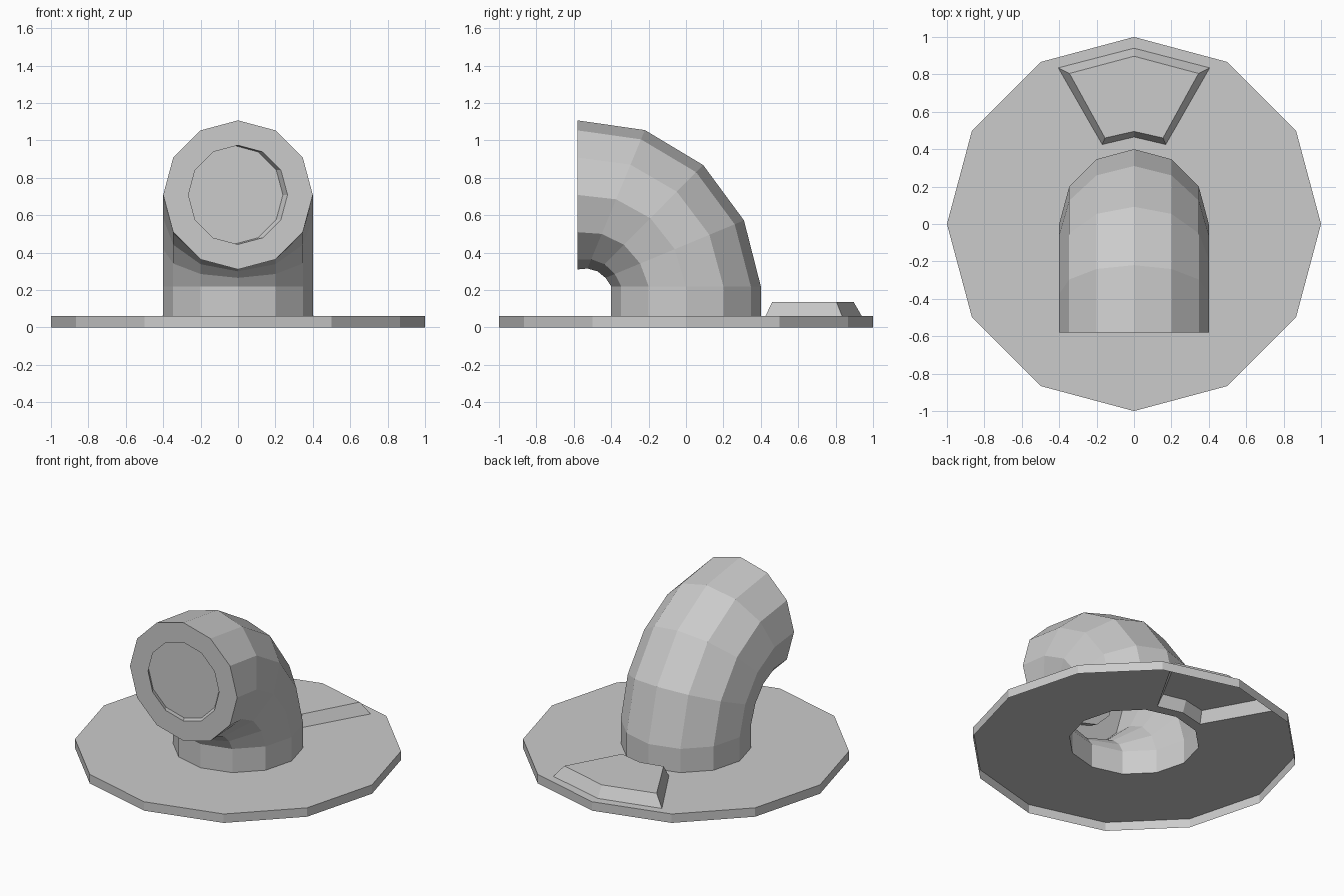
import bpy, bmesh, math
from mathutils import Vector

if "Cube" in bpy.data.objects:
    bpy.data.objects.remove(bpy.data.objects["Cube"])

N = 12


def circle(r, z):
    return [Vector((r * math.sin(2 * math.pi * i / N), r * math.cos(2 * math.pi * i / N), z))
            for i in range(N)]


def bridge(bm, a, b):
    for i in range(len(a)):
        j = (i + 1) % len(a)
        bm.faces.new((a[i], a[j], b[j], b[i]))


def add_loop(bm, pts):
    return [bm.verts.new(p) for p in pts]


def finish(bm, name):
    bm.normal_update()
    me = bpy.data.meshes.new(name)
    bm.to_mesh(me)
    bm.free()
    ob = bpy.data.objects.new(name, me)
    bpy.context.collection.objects.link(ob)
    return ob


def skin(name, loops, cap=True):
    bm = bmesh.new()
    rings = [add_loop(bm, l) for l in loops]
    for a, b in zip(rings, rings[1:]):
        bridge(bm, a, b)
    if cap:
        bm.faces.new(rings[-1])
    bmesh.ops.recalc_face_normals(bm, faces=bm.faces[:])
    return finish(bm, name)


T = 0.06  # flange thickness


def wedge(half, z):
    """Six-point wedge outline from its right half plus two centre points."""
    (x0, y0), (x1, y1), yo, yi = half
    return [Vector(p) for p in ((-x0, y0, z), (0, yo, z), (x0, y0, z),
                                (x1, y1, z), (0, yi, z), (-x1, y1, z))]


wedge_base = wedge(((0.405, 0.835), (0.17, 0.425), 0.94, 0.465), T)
wedge_top = wedge(((0.345, 0.805), (0.155, 0.46), 0.897, 0.495), 0.135)

# Flange: open-bottomed disc with openings under the pipe and the wedge
bm = bmesh.new()
low, high = add_loop(bm, circle(1, 0)), add_loop(bm, circle(1, T))
loops = [high, add_loop(bm, circle(0.4, T)), add_loop(bm, wedge_base)]
edges = [bm.edges.new((l[i], l[(i + 1) % len(l)])) for l in loops for i in range(len(l))]
bmesh.ops.triangle_fill(bm, edges=edges, use_beauty=True, normal=(0, 0, 1))
bm.normal_update()
for f in bm.faces:
    if f.normal.z < 0:
        f.normal_flip()
bridge(bm, high, low)
bm.normal_update()
for f in bm.faces:
    c = f.calc_center_median()
    if abs(f.normal.z) < 0.5 and f.normal.dot(Vector((c.x, c.y, 0))) < 0:
        f.normal_flip()
finish(bm, "flange")

# Raised wedge on the back of the flange
skin("raised_wedge", [wedge_base, wedge_top])

# Elbow pipe: each ring spans an outer and an inner (y, z) point
spans = [((0.4, T), (-0.4, T)),
         ((0.4, 0.22), (-0.4, 0.22)),
         ((0.31, 0.572), (-0.43, 0.265)),
         ((0.092, 0.868), (-0.473, 0.3)),
         ((-0.22, 1.055), (-0.527, 0.315)),
         ((-0.58, 1.107), (-0.58, 0.31))]
rings = []
for o, i in spans:
    o, i = Vector((0, *o)), Vector((0, *i))
    mid, half = (o + i) / 2, (o - i) / 2
    rings.append([mid + half * p.y + Vector((p.x, 0, 0)) * 0.4 for p in circle(1, 0)])

# Pipe mouth: flat rim with a shallow, slightly skewed recess
mouth = [Vector((p.x, -0.58, 0.709 + p.y)) for p in circle(0.265, 0)]
floor = [p + Vector((-0.025, 0.04, 0)) for p in mouth]
skin("elbow_pipe", rings + [mouth, floor])
